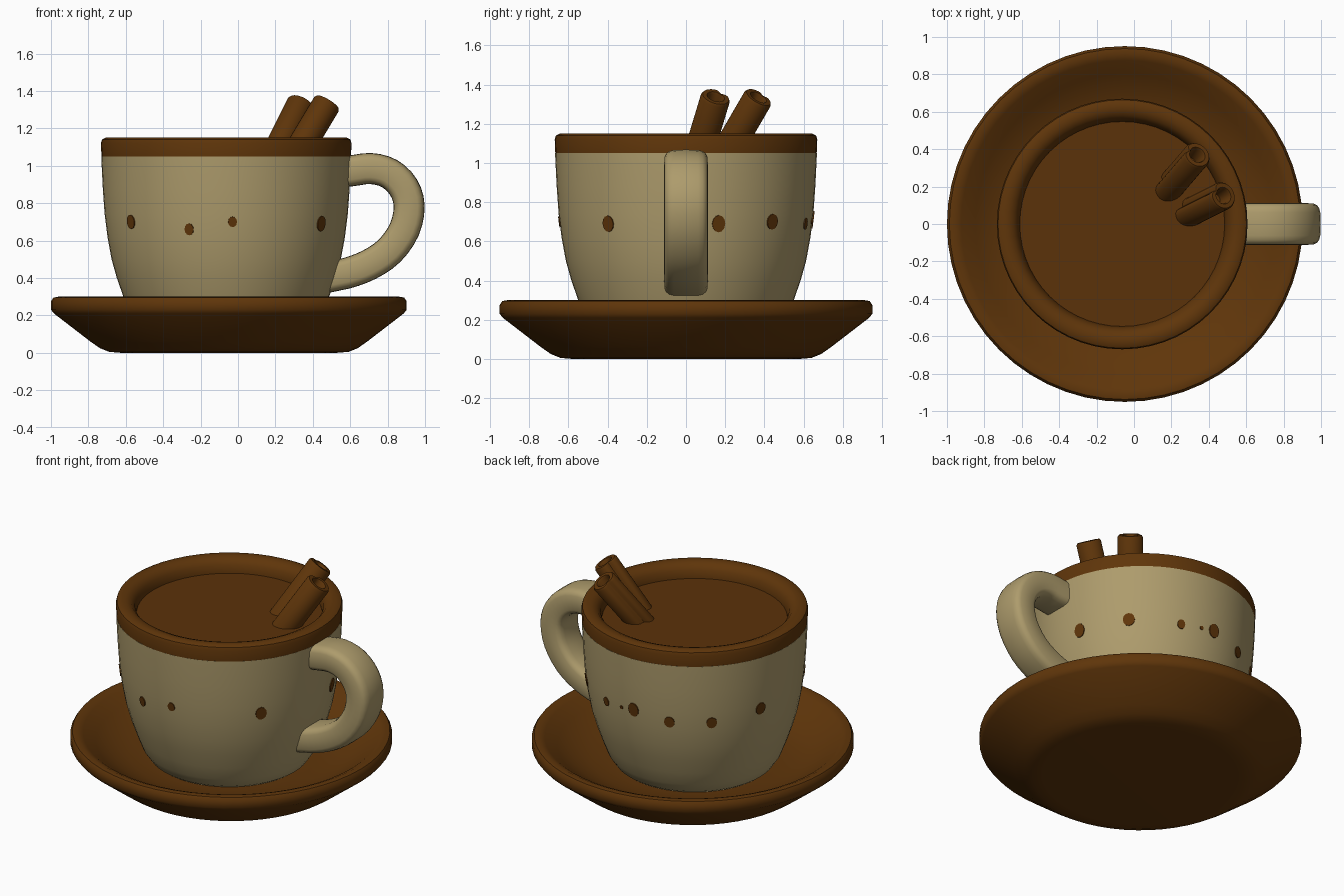
import bpy, bmesh, math
from mathutils import Vector, Matrix

if "Cube" in bpy.data.objects:
    bpy.data.objects.remove(bpy.data.objects["Cube"])

CUP_X, SAUCER_X = -0.063, -0.049


def material(name, rgb):
    m = bpy.data.materials.new(name)
    m.diffuse_color = (*rgb, 1)
    m.use_nodes = True
    m.node_tree.nodes["Principled BSDF"].inputs["Base Color"].default_value = m.diffuse_color
    return m


BROWN = material("chocolate brown", (0.115, 0.036, 0.003))
LIQUID = material("cocoa brown", (0.104, 0.032, 0.003))
CREAM = material("cream beige", (0.42, 0.33, 0.15))


def finish(bm, name, mat, angle=40):
    bmesh.ops.recalc_face_normals(bm, faces=bm.faces)
    me = bpy.data.meshes.new(name)
    bm.to_mesh(me)
    bm.free()
    ob = bpy.data.objects.new(name, me)
    bpy.context.collection.objects.link(ob)
    me.materials.append(mat)
    bpy.ops.object.select_all(action='DESELECT')
    ob.select_set(True)
    bpy.context.view_layer.objects.active = ob
    bpy.ops.object.shade_smooth_by_angle(angle=math.radians(angle))
    return ob


def skin(bm, rings, close=False, caps=False):
    """Bridge consecutive vertex rings with quads."""
    vs = [[bm.verts.new(p) for p in r] for r in rings]
    n = len(vs[0])
    pairs = list(zip(vs, vs[1:])) + ([(vs[-1], vs[0])] if close else [])
    for a, b in pairs:
        for i in range(n):
            j = (i + 1) % n
            bm.faces.new((a[i], a[j], b[j], b[i]))
    if caps:
        bm.faces.new(vs[0])
        bm.faces.new(vs[-1])


def lathe(name, profile, cx, mat, seg=56, close=False):
    bm = bmesh.new()
    rings = [[(cx + r * math.cos(2 * math.pi * i / seg), r * math.sin(2 * math.pi * i / seg), z)
              for i in range(seg)] for r, z in profile]
    skin(bm, rings, close=close, caps=not close)
    return finish(bm, name, mat)


# Saucer
lathe("saucer", [(0.58, 0.0), (0.64, 0.005), (0.69, 0.025), (0.74, 0.06), (0.935, 0.21),
                 (0.951, 0.23), (0.951, 0.275), (0.938, 0.295), (0.91, 0.3), (0.875, 0.285),
                 (0.80, 0.23), (0.70, 0.175), (0.60, 0.145), (0.48, 0.13)], SAUCER_X, BROWN)

# Cup body, glazed rim and drink
lathe("cup_body", [(0.44, 0.125), (0.475, 0.15), (0.515, 0.21), (0.55, 0.3), (0.585, 0.40),
                   (0.613, 0.5), (0.635, 0.62), (0.65, 0.74), (0.66, 0.88), (0.667, 1.02),
                   (0.668, 1.05)], CUP_X, CREAM)
lathe("cup_rim", [(0.60, 1.0), (0.667, 1.05), (0.670, 1.12), (0.664, 1.14), (0.645, 1.15),
                  (0.61, 1.15), (0.58, 1.138), (0.558, 1.11), (0.548, 1.07), (0.545, 1.0)],
      CUP_X, BROWN, close=True)
lathe("drink", [(0.55, 1.02), (0.55, 1.06)], CUP_X, LIQUID)

# Handle: rounded rectangle swept along a path in the xz plane
ctrl = [Vector(p) for p in [(0.50, 0.965), (0.60, 0.972), (0.71, 0.985), (0.81, 0.958),
                            (0.885, 0.885), (0.915, 0.785), (0.89, 0.66), (0.81, 0.545),
                            (0.70, 0.47), (0.58, 0.425), (0.46, 0.40)]]
path = []
for k in range(1, len(ctrl) - 2):
    p0, p1, p2, p3 = ctrl[k - 1:k + 3]
    for t in (0, 0.33, 0.67):
        path.append(0.5 * (2 * p1 + (p2 - p0) * t + (2 * p0 - 5 * p1 + 4 * p2 - p3) * t * t
                           + (3 * p1 - p0 - 3 * p2 + p3) * t ** 3))
path = [ctrl[0]] + path + [ctrl[-2], ctrl[-1]]
rings = []
for k, p in enumerate(path):
    tan = (path[min(k + 1, len(path) - 1)] - path[max(k - 1, 0)]).normalized()
    nor = Vector((-tan.y, tan.x))
    ring = []
    for i in range(20):
        a = 2 * math.pi * i / 20
        c, s = math.cos(a), math.sin(a)
        u = math.copysign(abs(c) ** 0.5, c) * 0.083
        v = math.copysign(abs(s) ** 0.5, s) * 0.112
        ring.append((p.x + nor.x * u, v, p.y + nor.y * u))
    rings.append(ring)
bm = bmesh.new()
skin(bm, rings, caps=True)
finish(bm, "handle", CREAM, 50)


# Cinnamon sticks: grooved rolls with a hollow end
def stick(name, base, top, groove):
    base, top = Vector(base), Vector(top)
    rot = (top - base).to_track_quat('Z', 'Y').to_matrix()
    side = rot.transposed() @ Vector(groove)
    g = math.atan2(side.y, side.x)
    length = (top - base).length

    def ring(r, z, depth):
        pts = []
        for i in range(32):
            a = 2 * math.pi * i / 32
            d = math.atan2(math.sin(a - g), math.cos(a - g))
            q = r * (1 - depth * math.exp(-(d / 0.28) ** 2))
            pts.append(base + rot @ Vector((q * math.cos(a), q * math.sin(a), z)))
        return pts

    bm = bmesh.new()
    skin(bm, [ring(0.076, 0, 0.3), ring(0.076, length - 0.012, 0.3), ring(0.069, length, 0.3),
              ring(0.046, length, 0.1), ring(0.040, length - 0.012, 0),
              ring(0.038, length - 0.10, 0)], caps=True)
    finish(bm, name, BROWN)


stick("cinnamon_stick_back", (0.17, 0.175, 1.0), (0.338, 0.37, 1.335), (-1, 0.8, 0.6))
stick("cinnamon_stick_front", (0.275, 0.05, 1.0), (0.478, 0.152, 1.338), (-0.8, 0.7, 0.6))

# Painted dots around the cup: angle, height, half width, half height
DOTS = [(15, 0.69, 0.034, 0.044), (43, 0.70, 0.036, 0.040), (71, 0.69, 0.024, 0.030),
        (83, 0.70, 0.012, 0.012), (91, 0.71, 0.036, 0.045), (111.5, 0.67, 0.032, 0.036),
        (134, 0.67, 0.032, 0.036), (162, 0.71, 0.034, 0.040), (218, 0.70, 0.032, 0.038),
        (252, 0.66, 0.025, 0.032), (273, 0.70, 0.024, 0.028), (322, 0.69, 0.034, 0.042)]
bm = bmesh.new()
for deg, z, w, h in DOTS:
    a = math.radians(deg)
    r = 0.645 + (z - 0.70) * 0.125
    out = Vector((math.cos(a), math.sin(a), -0.125)).normalized()
    across = Vector((-math.sin(a), math.cos(a), 0))
    up = out.cross(across)
    m = Matrix((across * w, up * h, out)).transposed().to_4x4()
    m.translation = (CUP_X + r * math.cos(a), r * math.sin(a), z)
    bmesh.ops.create_cone(bm, cap_ends=True, segments=12, radius1=1, radius2=1,
                          depth=0.009, matrix=m)
finish(bm, "painted_dots", BROWN)
